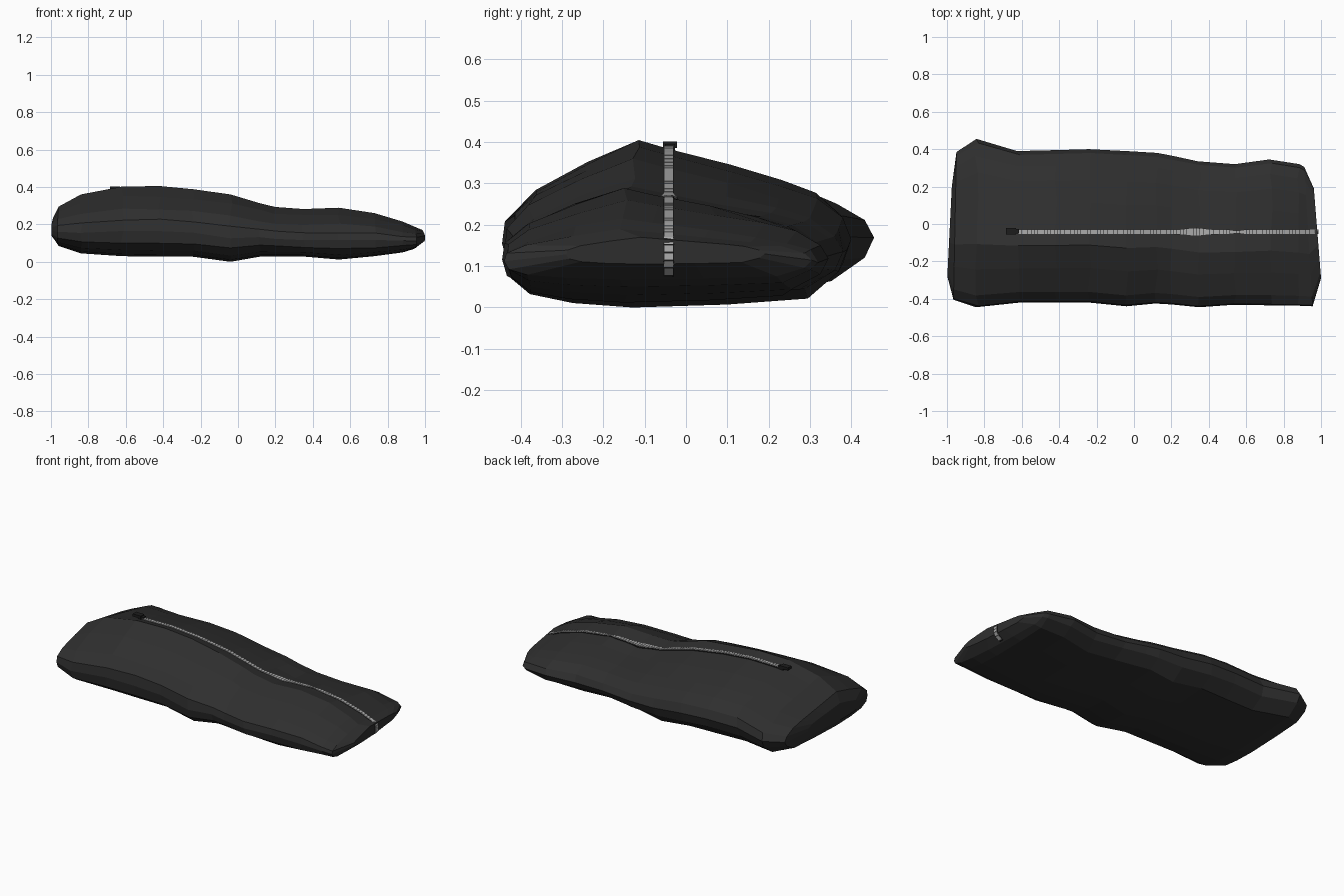
import bpy, bmesh, math, random
from mathutils import Vector
from mathutils.bvhtree import BVHTree

if "Cube" in bpy.data.objects:
    bpy.data.objects.remove(bpy.data.objects["Cube"])

random.seed(4)


def material(name, v):
    m = bpy.data.materials.new(name)
    m.diffuse_color = (v, v, v, 1)
    m.use_nodes = True
    m.node_tree.nodes["Principled BSDF"].inputs["Base Color"].default_value = m.diffuse_color
    return m


BLACK = material("black_vinyl", 0.028)
GREY = material("zip_grey", 0.42)
DARK = material("zip_dark", 0.012)


def finish(bm, name, mat):
    bmesh.ops.recalc_face_normals(bm, faces=bm.faces)
    me = bpy.data.meshes.new(name)
    bm.to_mesh(me)
    me.materials.append(mat)
    ob = bpy.data.objects.new(name, me)
    bpy.context.collection.objects.link(ob)
    return ob


# Bag cross-section: (across -1..1, height 0..1)
PROFILE = [(-0.25, 1), (-0.06, .94), (.3, .83), (.6, .74), (.8, .66), (.95, .52),
           (1, .38), (.95, .23), (.77, .06), (.3, .02), (-.25, 0), (-.6, .03),
           (-.85, .09), (-.97, .2), (-1, .36), (-.985, .52), (-.86, .68), (-.55, .86)]

# Bag stations: x, y min, y max, z min, z max, skew of the ring
STATIONS = [(-.998, -.28, .20, .13, .235, .05), (-.965, -.405, .385, .085, .295, .02),
            (-.84, -.445, .455, .045, .36, 0), (-.62, -.42, .39, .03, .402, 0),
            (-.42, -.42, .395, .027, .405, 0), (-.24, -.42, .40, .027, .388, 0),
            (-.04, -.44, .39, 0, .36, 0), (.12, -.425, .38, .028, .312, 0),
            (.2, -.43, .365, .028, .293, 0), (.35, -.445, .335, .028, .282, 0),
            (.54, -.432, .32, .012, .289, 0), (.73, -.435, .345, .03, .26, 0),
            (.88, -.437, .32, .05, .215, 0), (.955, -.44, .305, .068, .19, -.06),
            (1.0, -.29, .19, .105, .17, -.08)]

# Bag body: lofted rings with capped ends and slight crumpling
bm = bmesh.new()
rings = []
for x, y0, y1, z0, z1, skew in STATIONS:
    ring = []
    for u, v in PROFILE:
        y = (y0 + y1) / 2 + u * (y1 - y0) / 2
        j = .005 if 0.1 < v < .9 and abs(x) < .95 else 0
        ring.append(bm.verts.new((x + skew * (y - y0) + 2 * random.uniform(-j, j), y,
                                  z0 + v * (z1 - z0) + random.uniform(-j, j))))
    rings.append(ring)
n = len(PROFILE)
for a, b in zip(rings, rings[1:]):
    for i in range(n):
        bm.faces.new((a[i], a[(i + 1) % n], b[(i + 1) % n], b[i]))
bm.faces.new(rings[0])
bm.faces.new(rings[-1])
tree = BVHTree.FromBMesh(bm)
finish(bm, "bag_body", BLACK)

# Zip path: projected onto the bag top, then down the foot end
ZY = -.042
path = []
for i in range(89):
    hit, nor, *_ = tree.ray_cast(Vector((-.62 + i * .0177, ZY, 1)), Vector((0, 0, -1)))
    path.append((hit, Vector((0, 0, 1))))
for i in range(6):
    hit, nor, *_ = tree.ray_cast(Vector((2, ZY, .17 - i * .019)), Vector((-1, 0, 0)))
    if hit:
        path.append((hit, Vector((1, 0, 0))))


def half_width(p):
    # Wider where the zip bulges, pinched just after it
    return .012 + .009 * math.exp(-((p.x - .33) / .06) ** 2) - .006 * math.exp(-((p.x - .55) / .03) ** 2)


def strip(name, mat, scale, lift, gap):
    """Row of short raised plates along the zip path."""
    bm = bmesh.new()
    for (p, np_), (q, nq) in zip(path, path[1:]):
        q2 = p.lerp(q, 1 - gap)
        lo, hi = [], []
        for c, nn in ((p, np_), (q2, nq)):
            w = half_width(c) * scale
            for s in (-1, 1):
                side = Vector((0, s * w, 0))
                lo.append(bm.verts.new(c + side - nn * .006))
                hi.append(bm.verts.new(c + side + nn * lift))
        order = (0, 1, 3, 2)
        bm.faces.new([hi[k] for k in order])
        for k in range(4):
            a, b = order[k], order[(k + 1) % 4]
            bm.faces.new((lo[a], lo[b], hi[b], hi[a]))
    finish(bm, name, mat)


strip("zip_tape", DARK, 1.05, .003, 0)
strip("zip_teeth", GREY, .95, .007, .12)


# Zip slider and pull tab
def block(name, x0, x1, w, z0, z1):
    bm = bmesh.new()
    bmesh.ops.create_cube(bm, size=1)
    for v in bm.verts:
        v.co = Vector(((x0 + x1) / 2 + v.co.x * (x1 - x0), ZY + .003 + v.co.y * w,
                       (z0 + z1) / 2 + v.co.z * (z1 - z0)))
    finish(bm, name, DARK)


block("zip_slider", -.65, -.615, .024, .375, .396)
block("pull_tab", -.685, -.63, .034, .386, .402)
